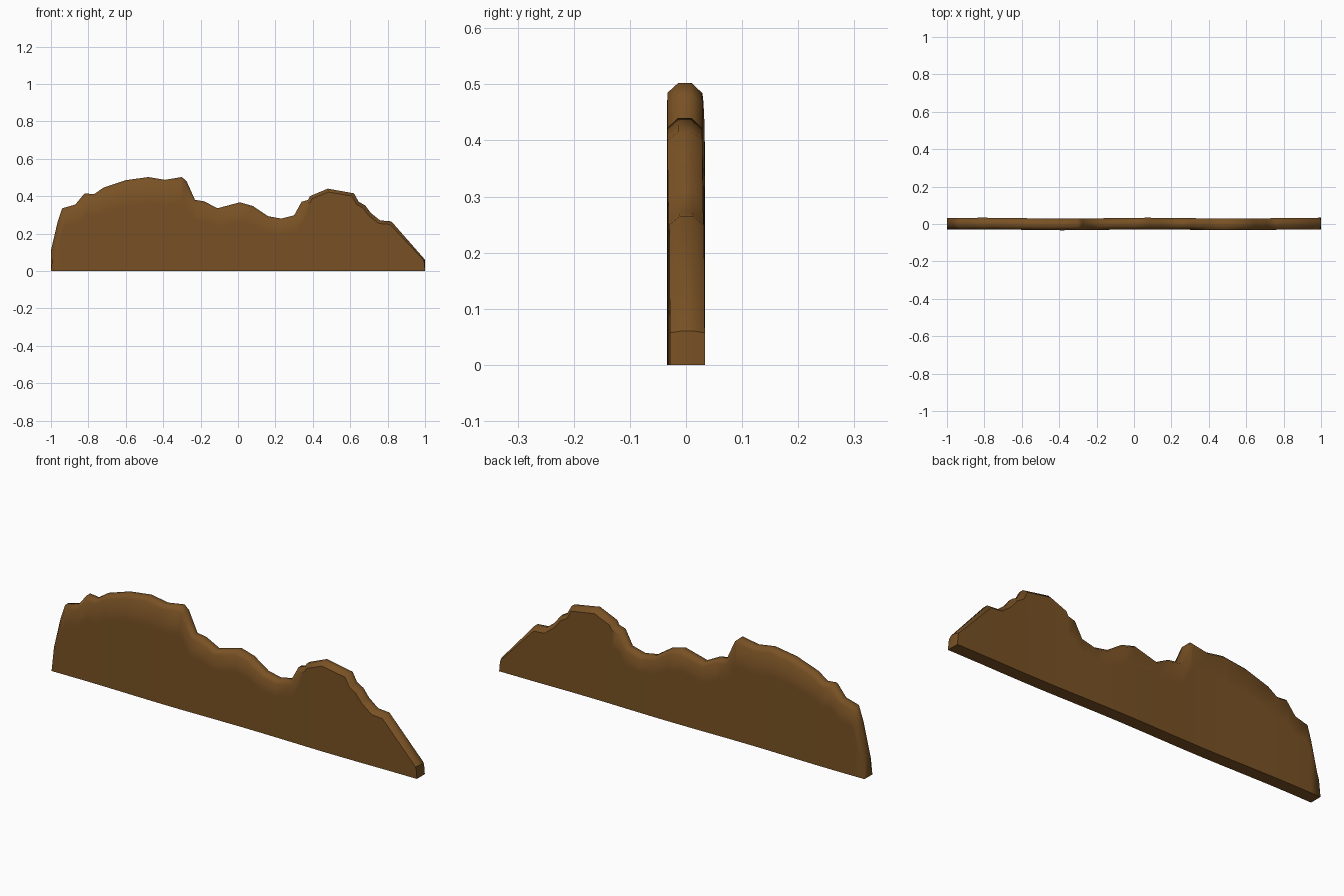
import bpy, bmesh, math
from mathutils import Vector

if "Cube" in bpy.data.objects:
    bpy.data.objects.remove(bpy.data.objects["Cube"])

# ridge silhouette (x, z), left to right
RIDGE = [(-1, .11), (-.965, .26), (-.94, .335), (-.87, .355), (-.82, .415), (-.77, .41),
         (-.72, .445), (-.6, .485), (-.48, .502), (-.39, .487), (-.30, .502), (-.275, .48),
         (-.23, .38), (-.18, .372), (-.11, .335), (.01, .367), (.08, .347), (.16, .293),
         (.23, .28), (.30, .297), (.34, .37), (.375, .38), (.385, .40), (.48, .44),
         (.62, .415), (.645, .37), (.68, .35), (.71, .31), (.76, .27), (.82, .265), (1, .06)]
pts = [Vector(p) for p in RIDGE]
HALF, CREST = .031, .012


def inset(i):
    """Move a ridge point inwards to form the rounded shoulder."""
    a = pts[i - 1] if i else Vector((-1, 0))
    b = pts[i + 1] if i + 1 < len(pts) else Vector((1, 0))
    d0, d1 = (pts[i] - a).normalized(), (b - pts[i]).normalized()
    t = (d0 + d1).normalized()
    r = .018
    if i == len(pts) - 1:
        r = .008
    return pts[i] - Vector((-t.y, t.x)) * r


bm = bmesh.new()
columns = []
for i, p in enumerate(pts):
    q = inset(i)
    wob = .0025 * math.sin(p.x * 7 + 1)          # slight waviness of the board
    bx = p.x if i in (0, len(pts) - 1) else q.x
    half = [(bx, HALF, 0), ((bx + q.x) / 2, HALF, q.y * .75), (q.x, HALF, q.y), (p.x, CREST, p.y)]
    ring = [(x, -y + wob, z) for x, y, z in half] + [(x, y + wob, z) for x, y, z in reversed(half)]
    columns.append([bm.verts.new(c) for c in ring])

# skin between neighbouring columns, closed underneath
for a, b in zip(columns, columns[1:]):
    for k in range(8):
        n = (k + 1) % 8
        bm.faces.new((a[k], b[k], b[n], a[n]))

# ends: centre strip at full length, sides rounding in
for col in (columns[0], columns[-1]):
    x = col[0].co.x
    lo = [bm.verts.new((x, s * CREST + col[3].co.y + CREST, 0)) for s in (-1, 1)]
    bm.faces.new((lo[0], lo[1], col[4], col[3]))
    bm.faces.new((col[0], lo[0], col[3], col[2], col[1]))
    bm.faces.new((lo[1], col[7], col[6], col[5], col[4]))
bmesh.ops.recalc_face_normals(bm, faces=bm.faces)

# soft shoulders on the left, crisp shoulders on the right hill, crisp base
for f in bm.faces:
    f.smooth = True
shoulder = {v for c in columns[20:] for v in (c[2], c[5])}
for e in bm.edges:
    if all(v in shoulder for v in e.verts) or all(v.co.z < 1e-5 for v in e.verts):
        e.smooth = False
    if all(v in columns[-1] for v in e.verts):
        e.smooth = False

me = bpy.data.meshes.new("hill_board")
bm.to_mesh(me)
bm.free()
board = bpy.data.objects.new("hill_board", me)
bpy.context.collection.objects.link(board)

mat = bpy.data.materials.new("brown_earth")
mat.diffuse_color = (.19, .083, .018, 1)
mat.use_nodes = True
mat.node_tree.nodes["Principled BSDF"].inputs["Base Color"].default_value = mat.diffuse_color
me.materials.append(mat)
